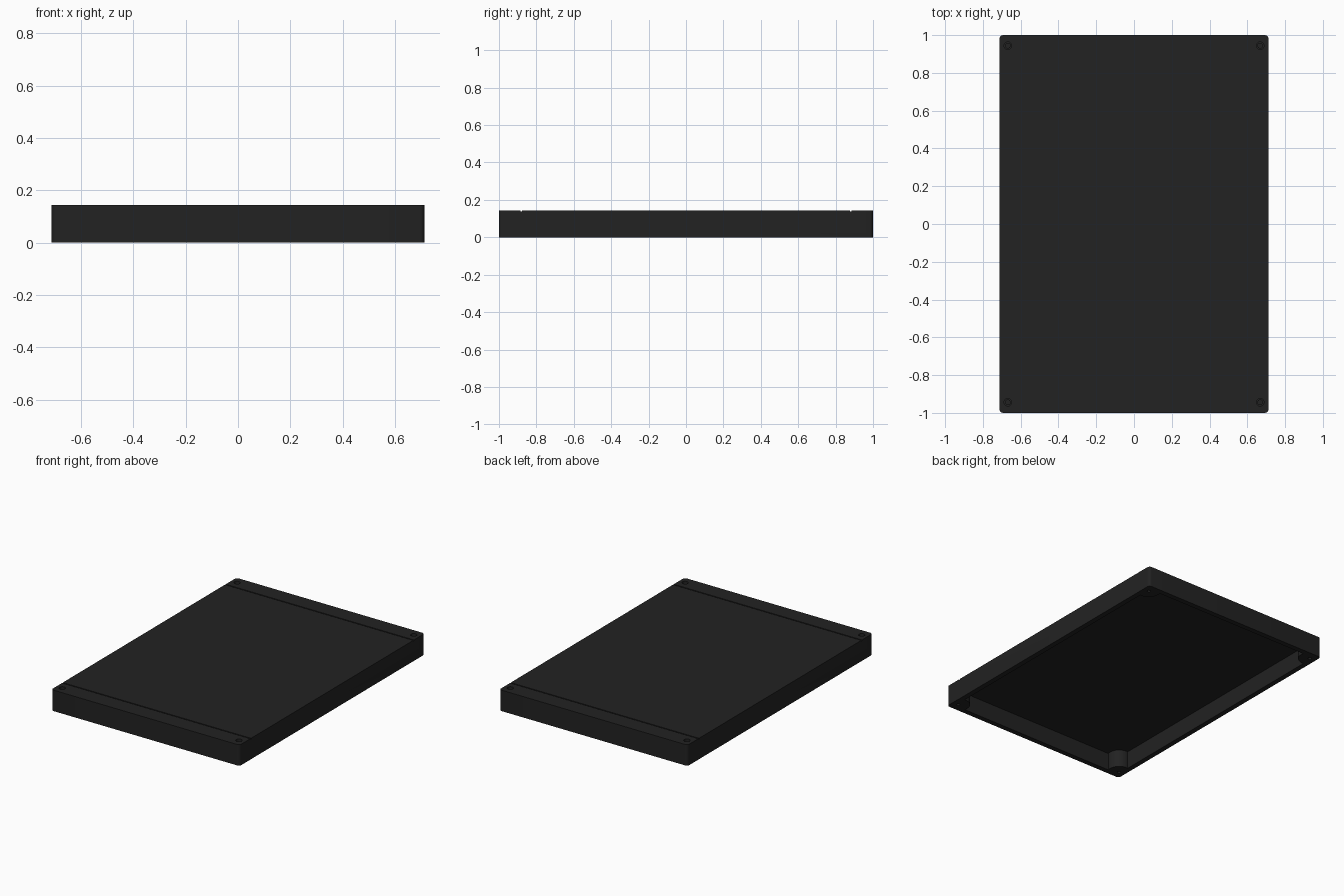
import bpy
import bmesh
from mathutils import Matrix, Vector

W, L, H = 1.424, 2.0, 0.143      # outer size
WALL, ROOF = 0.035, 0.023        # shell thickness
SCREW_X, SCREW_Y = 0.668, 0.944  # screw centres
GROOVE_Y = 0.88

cube = bpy.data.objects.get("Cube")
if cube:
    bpy.data.objects.remove(cube, do_unlink=True)


def material(name, rgb):
    mat = bpy.data.materials.new(name)
    mat.use_nodes = True
    color = (*rgb, 1)
    mat.diffuse_color = color
    mat.node_tree.nodes["Principled BSDF"].inputs["Base Color"].default_value = color
    return mat


black = material("black plastic", (0.016, 0.016, 0.016))


def finish(name, bm):
    bmesh.ops.recalc_face_normals(bm, faces=bm.faces)
    mesh = bpy.data.meshes.new(name)
    bm.to_mesh(mesh)
    bm.free()
    mesh.materials.append(black)
    obj = bpy.data.objects.new(name, mesh)
    bpy.context.collection.objects.link(obj)
    return obj


def box(name, size, center, radius=0):
    """Box with optionally rounded vertical corners."""
    bm = bmesh.new()
    bmesh.ops.create_cube(bm, size=1, matrix=Matrix.Translation(center) @ Matrix.Diagonal((*size, 1)))
    if radius:
        upright = [e for e in bm.edges if abs(e.verts[0].co.z - e.verts[1].co.z) > size[2] / 2]
        bmesh.ops.bevel(bm, geom=upright, offset=radius, segments=6, profile=0.5, affect='EDGES')
    return finish(name, bm)


def corner_cylinders(name, r_low, r_high, z_low, z_high):
    """One cylinder or cone at each of the four screw positions."""
    bm = bmesh.new()
    for sx in (-1, 1):
        for sy in (-1, 1):
            spot = Vector((sx * SCREW_X, sy * SCREW_Y, (z_low + z_high) / 2))
            bmesh.ops.create_cone(bm, cap_ends=True, segments=32, radius1=r_low, radius2=r_high,
                                  depth=z_high - z_low, matrix=Matrix.Translation(spot))
    return finish(name, bm)


def cut(target, cutter):
    mod = target.modifiers.new("cut", 'BOOLEAN')
    mod.operation = 'DIFFERENCE'
    mod.solver = 'EXACT'
    mod.object = cutter
    bpy.context.view_layer.objects.active = target
    bpy.ops.object.modifier_apply(modifier=mod.name)
    bpy.data.objects.remove(cutter, do_unlink=True)


def smooth(obj):
    bpy.ops.object.select_all(action='DESELECT')
    obj.select_set(True)
    bpy.context.view_layer.objects.active = obj
    bpy.ops.object.shade_smooth_by_angle(angle=0.6)


# Hollow lid, with a cavity that leaves a round boss in each corner
lid = box("lid", (W, L, H), (0, 0, H / 2), 0.02)
depth = H - ROOF
cavity = box("cavity", (W - 2 * WALL, L - 2 * WALL, depth + 0.1), (0, 0, depth / 2 - 0.05))
cut(cavity, corner_cylinders("bosses", 0.075, 0.075, -0.2, H + 0.1))
cut(lid, cavity)

# Fine grooves across both ends of the top
for side in (-1, 1):
    cut(lid, box("groove", (W + 0.1, 0.008, 0.02), (0, side * GROOVE_Y, H + 0.004)))

# Screw holes: wide recess above, narrow bore below
cut(lid, corner_cylinders("recess", 0.02, 0.02, H - 0.05, H + 0.05))
cut(lid, corner_cylinders("bore", 0.011, 0.011, -0.05, H - 0.02))
smooth(lid)

# Screws seated in the recesses, closing the bores
screws = corner_cylinders("screw_heads", 0.015, 0.015, H - 0.05, H - 0.02)
smooth(screws)
